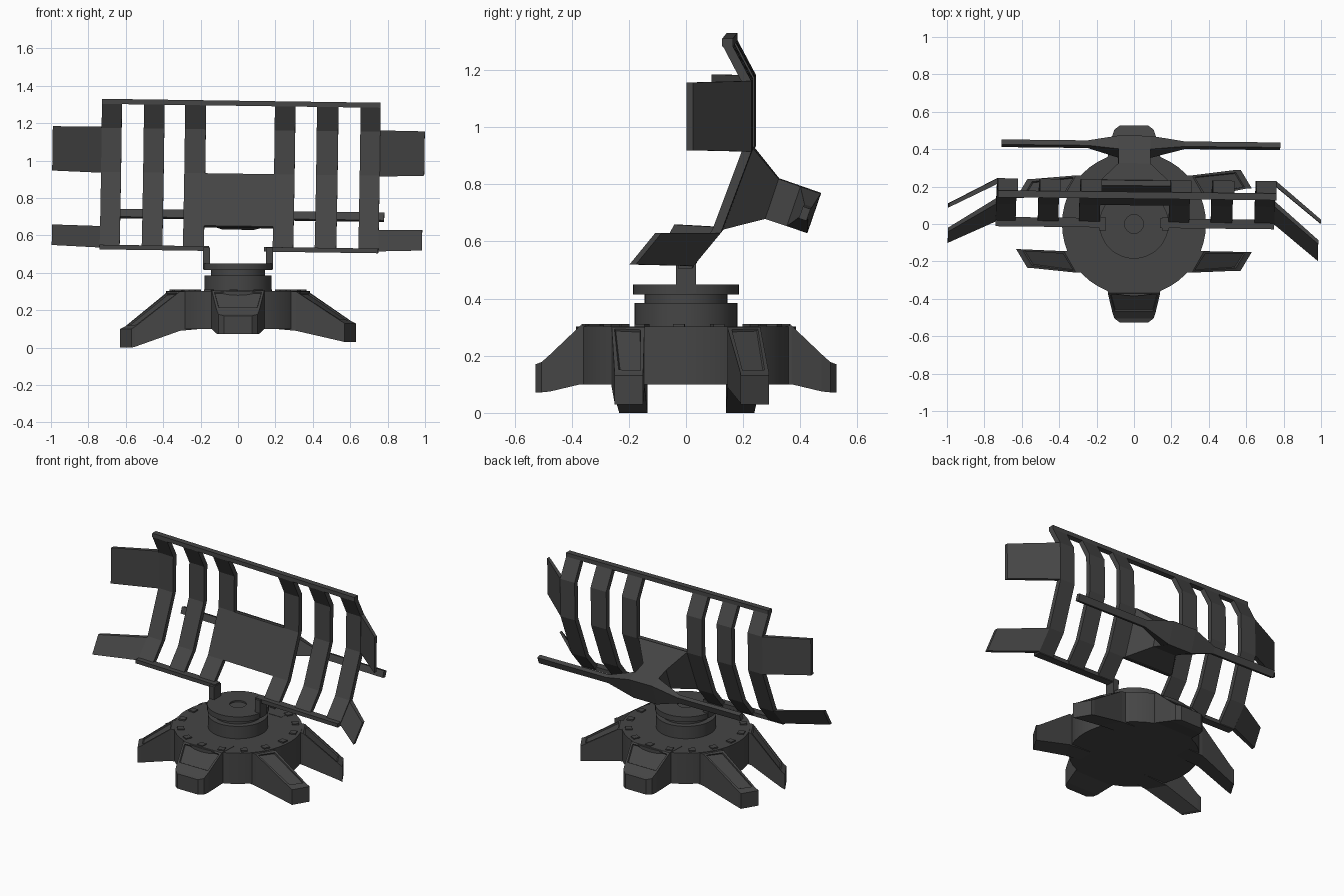
import bpy, bmesh, math
from mathutils import Matrix, Vector

if "Cube" in bpy.data.objects:
    bpy.data.objects.remove(bpy.data.objects["Cube"])

grey = bpy.data.materials.new("dark grey")
grey.diffuse_color = (0.06, 0.06, 0.06, 1)
grey.use_nodes = True
grey.node_tree.nodes["Principled BSDF"].inputs["Base Color"].default_value = grey.diffuse_color


def finish(name, bm):
    bmesh.ops.recalc_face_normals(bm, faces=bm.faces)
    me = bpy.data.meshes.new(name)
    bm.to_mesh(me)
    bm.free()
    me.materials.append(grey)
    ob = bpy.data.objects.new(name, me)
    bpy.context.collection.objects.link(ob)
    return ob


def loft(name, rings, panel=None):
    """Skin closed rings of equal size; optionally recess a panel on strip `panel`."""
    bm = bmesh.new()
    vs = [[bm.verts.new(p) for p in r] for r in rings]
    n = len(rings[0])
    target = None
    for k in range(len(vs) - 1):
        for i in range(n):
            j = (i + 1) % n
            f = bm.faces.new((vs[k][i], vs[k][j], vs[k + 1][j], vs[k + 1][i]))
            if k == panel and i == 0:
                target = f
    bm.faces.new(vs[0])
    bm.faces.new(vs[-1])
    if target:
        bmesh.ops.recalc_face_normals(bm, faces=bm.faces)
        bmesh.ops.inset_region(bm, faces=[target], thickness=0.018)
        bmesh.ops.inset_region(bm, faces=[target], thickness=0.004, depth=-0.008)
    return finish(name, bm)


def box(name, x0, x1, y0, y1, z0, z1):
    return loft(name, [[(x, y0, z0), (x, y1, z0), (x, y1, z1), (x, y0, z1)] for x in (x0, x1)])


def lathe(name, profile, seg=48):
    bm = bmesh.new()
    vs = [bm.verts.new((r, 0, z)) for r, z in profile]
    es = [bm.edges.new(e) for e in zip(vs, vs[1:])]
    bmesh.ops.spin(bm, geom=vs + es, cent=(0, 0, 0), axis=(0, 0, 1),
                   angle=math.tau, steps=seg, use_duplicate=False)
    bmesh.ops.remove_doubles(bm, verts=bm.verts, dist=1e-4)
    ob = finish(name, bm)
    bpy.context.view_layer.objects.active = ob
    ob.select_set(True)
    bpy.ops.object.shade_smooth_by_angle(angle=math.radians(30))
    ob.select_set(False)
    return ob


# Base drum and turntable column
lathe("base_drum", [(0, 0.1), (0.385, 0.1), (0.385, 0.303), (0, 0.303)])
lathe("turntable", [(0, 0.30), (0.18, 0.30), (0.18, 0.385), (0.145, 0.385), (0.145, 0.415),
                    (0.185, 0.415), (0.185, 0.45), (0.05, 0.45), (0.05, 0.44), (0, 0.44)])

# Bolts around the drum rim
for i in range(16):
    b = box("rim_bolt", 0.325, 0.365, -0.02, 0.02, 0.295, 0.311)
    b.data.transform(Matrix.Rotation(math.radians(22.5 * i - 4), 4, 'Z'))


def leg(name, sections, panel):
    """Each section: left xy, right xy, top z, bottom z."""
    loft(name, [[(*a, zt), (*b, zt), (*b, zb), (*a, zb)] for a, b, zt, zb in sections], panel)


# Front and back legs: wide and short
for name, s in (("front_leg", -1), ("back_leg", 1)):
    leg(name, [((-w, s * y), (w, s * y), zt, zb) for w, y, zt, zb in
               ((0.145, 0.25, 0.305, 0.1), (0.14, 0.37, 0.305, 0.1), (0.115, 0.475, 0.205, 0.075),
                (0.105, 0.505, 0.178, 0.072), (0.075, 0.527, 0.17, 0.072))], 1)

# Four side legs, reaching out along x
for name, sx, sy, drop, dy in (("front_right_leg", 1, -1, 0.03, 0), ("back_right_leg", 1, 1, 0.03, 0.04),
                               ("front_left_leg", -1, -1, 0.0, -0.015), ("back_left_leg", -1, 1, 0.0, -0.01)):
    leg(name, [((sx * a, sy * ya), (sx * b, sy * yb), zt, zb) for a, ya, b, yb, zt, zb in
               ((0.2, 0.145, 0.2, 0.255, 0.3, 0.1),
                (0.375, 0.145, 0.31, 0.26, 0.3, 0.09),
                (0.605, 0.15 + dy, 0.55, 0.25 + dy, drop + 0.112, drop + 0.005),
                (0.63, 0.15 + dy, 0.57, 0.25 + dy, drop + 0.10, drop))], 1)

# Brackets from the turntable up to the lower rail
for s in (-1, 1):
    box("dish_bracket", s * 0.15, s * 0.186, -0.035, 0.035, 0.42, 0.535)

dish = []
# Bent ribs
outer = [(0.03, 0.52), (0.13, 0.64), (0.237, 0.925), (0.237, 1.172), (0.17, 1.298), (0.17, 1.318)]
inner = [(0.0, 0.525), (0.10, 0.65), (0.205, 0.93), (0.205, 1.165), (0.137, 1.295), (0.137, 1.318)]
rib_ring = outer + inner[::-1]
for x0, x1 in ((-0.735, -0.628), (-0.51, -0.40), (-0.29, -0.178),
               (0.19, 0.30), (0.415, 0.53), (0.648, 0.755)):
    dish.append(loft("dish_rib", [[(x, y, z) for y, z in rib_ring] for x in (x0, x1)]))

# Rails
dish.append(box("top_rail", -0.735, 0.755, 0.135, 0.172, 1.293, 1.32))
dish.append(box("lower_left_rail", -0.735, -0.15, -0.02, 0.03, 0.515, 0.54))
dish.append(box("lower_right_rail", 0.145, 0.755, -0.02, 0.03, 0.515, 0.54))

# Centre panel and tapered mount behind it
panel_ring = [outer[1], outer[2], inner[2], inner[1]]
dish.append(loft("centre_panel", [[(x, y, z) for y, z in panel_ring] for x in (-0.18, 0.192)]))


def rect(w, lo, hi):
    return [(-w, *lo), (w, *lo), (w, *hi), (-w, *hi)]


dish.append(loft("panel_mount", [rect(0.18, (0.128, 0.643), (0.235, 0.93)),
                                 rect(0.085, (0.278, 0.68), (0.325, 0.82)),
                                 rect(0.085, (0.42, 0.632), (0.468, 0.77))]))

# Rear bar, with a thick hub tapering to thin ends
axis, up = Vector((0, 0.945, -0.326)), Vector((0, 0.326, 0.945))
hub = Vector((0, 0.302, 0.75))


def bar(x, s0, s1, h):
    return [hub + Vector((x, 0, 0)) + axis * s + up * k for s, k in ((s0, -h), (s1, -h), (s1, h), (s0, h))]


dish.append(loft("rear_bar", [bar(-0.71, 0.115, 0.143, 0.022), bar(-0.25, 0.115, 0.143, 0.022),
                              bar(-0.085, 0.08, 0.155, 0.073), bar(0.085, 0.08, 0.155, 0.073),
                              bar(0.27, 0.115, 0.143, 0.022), bar(0.78, 0.115, 0.143, 0.022)]))


# Side wings, folded forward
def wing(name, root_x, tip_x, root, tip):
    """root and tip: (low y, low z, high y, high z) of the back face."""
    rings = []
    for x, (ya, za, yb, zb), t in ((root_x, root, 0.03), (tip_x, tip, 0.022)):
        rings.append([(x, ya, za), (x, yb, zb), (x, yb - t, zb), (x, ya - t, za)])
    dish.append(loft(name, rings))


top_root, low_root = (0.237, 0.925, 0.237, 1.172), (0.035, 0.525, 0.13, 0.64)
wing("upper_left_wing", -0.735, -0.995, top_root, (0.10, 0.933, 0.10, 1.17))
wing("upper_right_wing", 0.755, 0.995, top_root, (0.035, 0.933, 0.035, 1.17))
wing("lower_left_wing", -0.735, -0.99, low_root, (-0.09, 0.535, -0.03, 0.645))
wing("lower_right_wing", 0.755, 0.99, low_root, (-0.165, 0.533, -0.075, 0.643))

# The whole dish sits very slightly askew
pivot = Vector((0, 0, 0.9))
tilt = (Matrix.Translation(pivot) @ Matrix.Rotation(-0.011, 4, 'Z')
        @ Matrix.Rotation(0.014, 4, 'Y') @ Matrix.Translation(-pivot))
for ob in dish:
    ob.data.transform(tilt)
